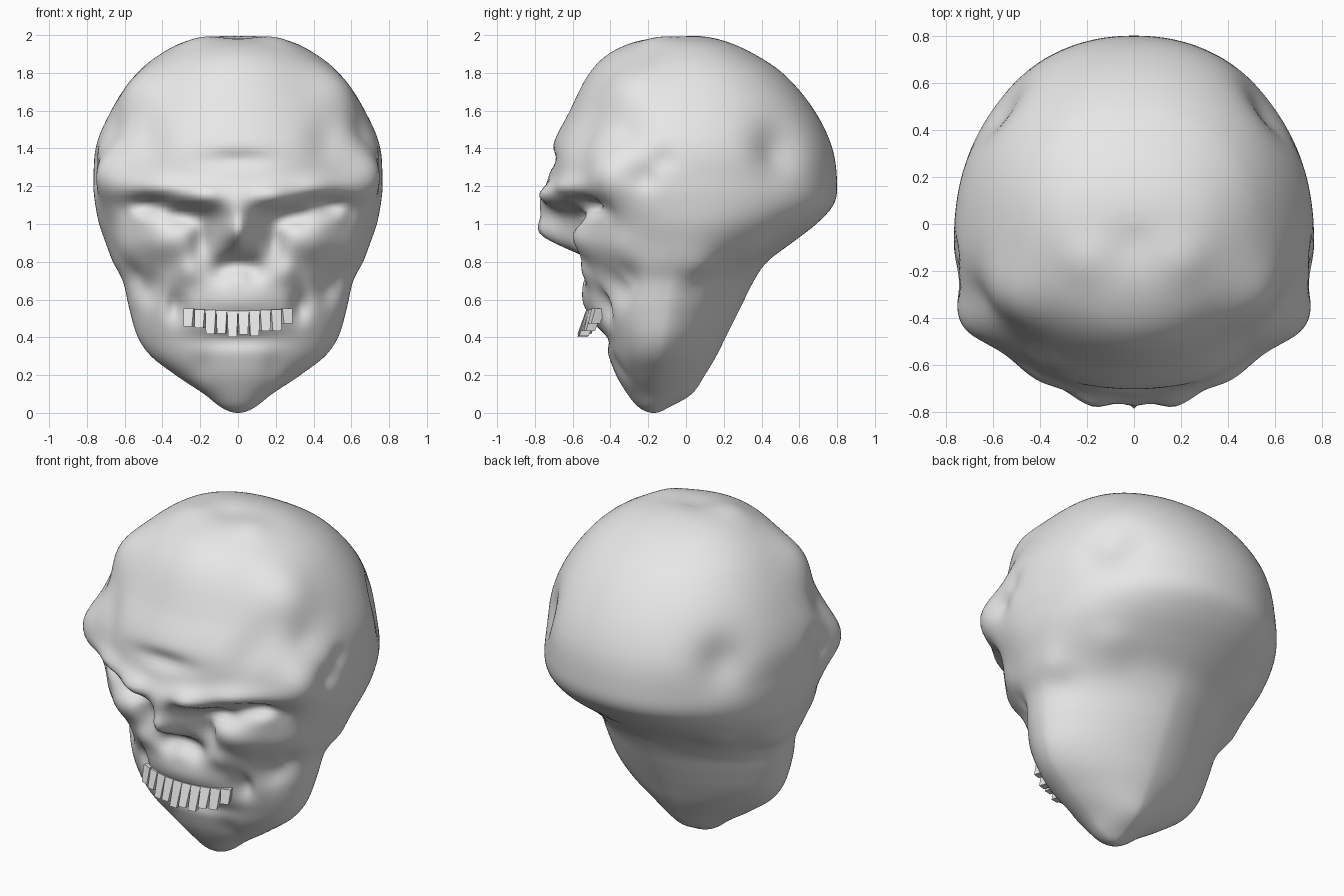
import bpy, bmesh, math
from mathutils import Vector, Matrix

if "Cube" in bpy.data.objects:
    bpy.data.objects.remove(bpy.data.objects["Cube"])

bone = bpy.data.materials.new("bone_grey")
bone.diffuse_color = (0.8, 0.8, 0.8, 1)
bone.use_nodes = True
bone.node_tree.nodes["Principled BSDF"].inputs["Base Color"].default_value = bone.diffuse_color

# Head sections: z, front y, back y, half width, y of widest point
KEYS = [
    (0.00, -.17, -.17, .00, -.17), (0.03, -.25, -.09, .09, -.17),
    (0.10, -.31, .03, .18, -.16), (0.20, -.37, .10, .33, -.15),
    (0.30, -.41, .16, .46, -.14), (0.40, -.45, .21, .53, -.12),
    (0.55, -.51, .285, .575, -.10), (0.70, -.55, .36, .61, -.08),
    (0.80, -.57, .43, .66, -.05), (0.90, -.61, .56, .70, -.02),
    (1.00, -.64, .69, .735, -.03), (1.10, -.69, .78, .755, -.07),
    (1.20, -.72, .80, .765, -.09), (1.40, -.71, .775, .755, -.07),
    (1.60, -.615, .68, .67, -.02), (1.80, -.51, .51, .53, .00),
    (1.90, -.41, .36, .41, .00), (1.97, -.25, .20, .26, .00),
    (2.00, .00, .00, .00, .00)]

# Face relief, mirrored: x, z, spread x, spread z, push in y
FACE = [
    (.18, 1.14, .12, .07, -.09), (.42, 1.19, .13, .06, -.05),   # brow
    (0, 1.34, .18, .05, .035), (.46, 1.44, .09, .12, .03),      # forehead hollows
    (.28, 1.05, .12, .06, .10), (.48, 1.10, .10, .05, .10),     # sockets
    (.19, .92, .06, .10, .08),
    (0, 1.05, .08, .12, -.08), (0, .95, .06, .08, -.11),        # nose bridge
    (0, .79, .11, .06, .08), (.09, .75, .06, .06, .04),         # nose opening
    (.40, .90, .15, .11, -.06), (.26, .75, .06, .07, -.03),     # cheeks
    (.47, .66, .06, .09, .05), (.33, .57, .05, .08, .06),       # cheek creases
    (0, .58, .22, .08, -.025),                                  # upper jaw
    (0, .39, .22, .05, .035), (.19, .24, .06, .08, .015)]       # mouth, chin crease

# Relief on the rest, mirrored: x, y, z, spread, push outward
SKULL = [
    (.67, -.40, 1.24, .14, .075), (.65, -.46, 1.05, .07, -.04), # brow corner, rim
    (.74, -.22, 1.25, .07, -.03), (.74, -.12, 1.34, .06, -.025),# temple groove
    (.52, -.30, 1.70, .17, .055), (.64, -.30, 1.48, .10, -.02), # forehead corner, temple
    (.60, .50, 1.40, .15, -.06), (.60, -.34, .70, .08, -.05),   # back dent, jaw hollow
    (.62, -.36, .87, .10, .02),
    (.60, .10, .66, .07, -.02), (.62, .08, .77, .09, .02),      # skull base groove, shelf
    (.45, .35, .85, .12, .025),
    (.20, -.15, 1.96, .10, .015), (0, -.08, 2.0, .10, -.015)]   # crown


def section(z):
    """Smooth interpolation of the key sections, in polar angle."""
    ang = lambda v: math.acos(max(-1, min(1, 1 - v)))
    a = ang(z)
    i = 0
    while i < len(KEYS) - 2 and KEYS[i + 1][0] < z:
        i += 1
    t0, t1 = ang(KEYS[i][0]), ang(KEYS[i + 1][0])
    u = (a - t0) / (t1 - t0)

    def slope(k, c):
        lo, hi = max(k - 1, 0), min(k + 1, len(KEYS) - 1)
        return (KEYS[hi][c] - KEYS[lo][c]) / (ang(KEYS[hi][0]) - ang(KEYS[lo][0]))
    out = []
    for c in range(1, 5):
        p, q = KEYS[i][c], KEYS[i + 1][c]
        m, n = slope(i, c) * (t1 - t0), slope(i + 1, c) * (t1 - t0)
        out.append((2*u**3 - 3*u*u + 1)*p + (u**3 - 2*u*u + u)*m
                   + (3*u*u - 2*u**3)*q + (u**3 - u*u)*n)
    return out


def ramp(v, lo, hi):
    t = max(0, min(1, (v - lo) / (hi - lo)))
    return t * t * (3 - 2 * t)


def relief(p):
    """Add the sculpted bumps and hollows to a base point."""
    x, y, z = p
    out = Vector(p)
    front = ramp(-y, .12, .32)
    for fx, fz, sx, sz, d in FACE:
        for s in ((1, -1) if fx else (1,)):
            out.y += front * d * math.exp(-((x - s*fx)/sx)**2 - ((z - fz)/sz)**2)
    normal = Vector((x, y, (z - 1) * .6)).normalized()
    for fx, fy, fz, r, d in SKULL:
        for s in ((1, -1) if fx else (1,)):
            dist = (x - s*fx)**2 + (y - fy)**2 + (z - fz)**2
            out += normal * d * math.exp(-dist / r**2)
    out.y = max(-.8, out.y)
    out.z = max(0, min(2, out.z))
    return out


def finish(bm, name, smooth):
    bmesh.ops.recalc_face_normals(bm, faces=bm.faces)
    me = bpy.data.meshes.new(name)
    bm.to_mesh(me)
    bm.free()
    for f in me.polygons:
        f.use_smooth = smooth
    me.materials.append(bone)
    ob = bpy.data.objects.new(name, me)
    bpy.context.collection.objects.link(ob)
    return ob


# Skull: rings of rounded sections, then relief; the neck side is keel shaped
RINGS, SEGS = 130, 160
bm = bmesh.new()
rows = []
for i in range(1, RINGS):
    z = 1 - math.cos(math.pi * i / RINGS)
    fy, by, w, cy = section(z)
    n_front = 2.05 - .1 * ramp(z, 1.0, 1.2)
    n_back = 1.6 + .55 * ramp(z, .6, 1.1)
    row = []
    for k in range(SEGS):
        a = 2 * math.pi * k / SEGS
        c, s = math.cos(a), math.sin(a)
        n = n_back if s > 0 else n_front
        r = (abs(c)**n + abs(s)**n) ** (-1 / n)
        y = cy + (by - cy) * s * r if s > 0 else cy + (cy - fy) * s * r
        row.append(bm.verts.new(relief((w * c * r, y, z))))
    rows.append(row)
for lo, hi in zip(rows, rows[1:]):
    for k in range(SEGS):
        j = (k + 1) % SEGS
        bm.faces.new((lo[k], lo[j], hi[j], hi[k]))
for row, tip in ((rows[0], (0, -.17, 0)), (rows[-1], (0, 0, 1.99))):
    v = bm.verts.new(tip)
    v.co.z = row[SEGS // 4].co.z if tip[2] > 1 else 0
    for k in range(SEGS):
        bm.faces.new((row[k], row[(k + 1) % SEGS], v))
finish(bm, "skull", True)

# Upper teeth: tapered blocks on an arc, leaning forward
bm = bmesh.new()
for k in range(10):
    x = (k - 4.5) * .056
    bend = x * x
    top = Vector((x, -.50 + .6 * bend, .54 + .2 * bend))
    tip = Vector((x * 1.02, -.55 + 1.0 * bend, .40 + .9 * bend + .015 * (k % 2)))
    cube = bmesh.ops.create_cube(bm, size=1)["verts"]
    turn = Matrix.Rotation(x * 1.4, 3, 'Z')
    for v in cube:
        at_top = v.co.z > 0
        base = top if at_top else tip
        size = Vector((.057, .06, 0)) if at_top else Vector((.046, .05, 0))
        v.co = base + turn @ Vector((v.co.x * size.x, v.co.y * size.y, 0))
finish(bm, "upper_teeth", False)
